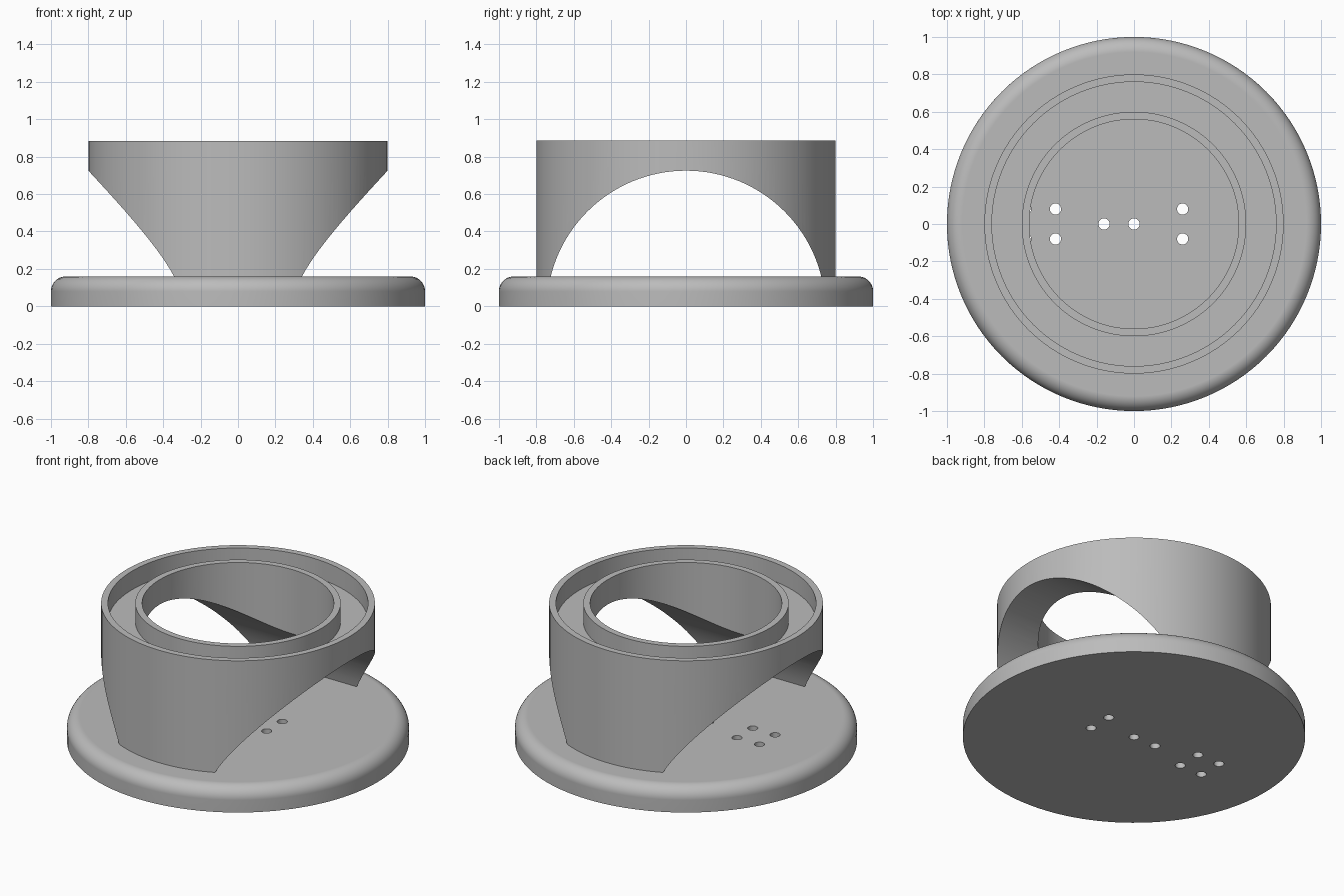
import bpy
import bmesh
import math
from mathutils import Matrix

if "Cube" in bpy.data.objects:
    bpy.data.objects.remove(bpy.data.objects["Cube"])

SEG = 128
BASE_TOP = 0.16

grey = bpy.data.materials.new("plain grey")
grey.diffuse_color = (0.5, 0.5, 0.5, 1)
grey.use_nodes = True
grey.node_tree.nodes["Principled BSDF"].inputs["Base Color"].default_value = grey.diffuse_color


def make_object(name, bm):
    bmesh.ops.recalc_face_normals(bm, faces=bm.faces)
    mesh = bpy.data.meshes.new(name)
    bm.to_mesh(mesh)
    bm.free()
    mesh.materials.append(grey)
    obj = bpy.data.objects.new(name, mesh)
    bpy.context.collection.objects.link(obj)
    return obj


def lathe(name, profile, closed):
    """Revolve an (r, z) profile; an open profile gets flat end caps."""
    bm = bmesh.new()
    rings = []
    for r, z in profile:
        rings.append([bm.verts.new((r * math.cos(2 * math.pi * i / SEG),
                                    r * math.sin(2 * math.pi * i / SEG), z))
                      for i in range(SEG)])
    pairs = list(zip(rings, rings[1:]))
    if closed:
        pairs.append((rings[-1], rings[0]))
    else:
        bm.faces.new(rings[0])
        bm.faces.new(rings[-1])
    for a, b in pairs:
        for i in range(SEG):
            j = (i + 1) % SEG
            bm.faces.new((a[i], a[j], b[j], b[i]))
    return make_object(name, bm)


def add_cylinder(bm, radius, depth, segments, matrix):
    bmesh.ops.create_cone(bm, cap_ends=True, segments=segments, radius1=radius,
                          radius2=radius, depth=depth, matrix=matrix)


def cut_and_smooth(obj, cutter):
    mod = obj.modifiers.new("cut", 'BOOLEAN')
    mod.operation = 'DIFFERENCE'
    mod.solver = 'EXACT'
    mod.object = cutter
    bpy.ops.object.select_all(action='DESELECT')
    obj.select_set(True)
    bpy.context.view_layer.objects.active = obj
    bpy.ops.object.modifier_apply(modifier=mod.name)
    bpy.data.objects.remove(cutter)
    bpy.ops.object.shade_smooth_by_angle(angle=math.radians(30))
    weighted = obj.modifiers.new("flat caps", 'WEIGHTED_NORMAL')
    weighted.keep_sharp = True


# Round base with a rolled upper rim
FILLET = 0.08
rim = [(1 - FILLET + FILLET * math.cos(a), BASE_TOP - FILLET + FILLET * math.sin(a))
       for a in (math.pi / 2 * k / 10 for k in range(11))]
base = lathe("base", [(1, 0)] + rim, closed=False)

# Small through holes in the base
bm = bmesh.new()
holes = [(-0.16, 0), (0, 0)]
holes += [(x, s * 0.08) for x in (-0.58, -0.42, 0.26) for s in (-1, 1)]
for x, y in holes:
    add_cylinder(bm, 0.03, 0.6, 32, Matrix.Translation((x, y, 0.08)))
cut_and_smooth(base, make_object("hole_cutter", bm))

# Thick ring body with a groove between two thin upper walls
TOP, FLOOR = 0.885, 0.765
ring = lathe("arched_ring", [
    (0.80, BASE_TOP), (0.80, TOP), (0.76, TOP), (0.76, FLOOR),
    (0.60, FLOOR), (0.60, TOP), (0.56, TOP), (0.56, BASE_TOP)], closed=True)

# Arched tunnel running left to right through the ring
bm = bmesh.new()
add_cylinder(bm, 0.745, 3, SEG, Matrix.Translation((0, 0, -0.02))
             @ Matrix.Rotation(math.pi / 2, 4, 'Y'))
cut_and_smooth(ring, make_object("arch_cutter", bm))
